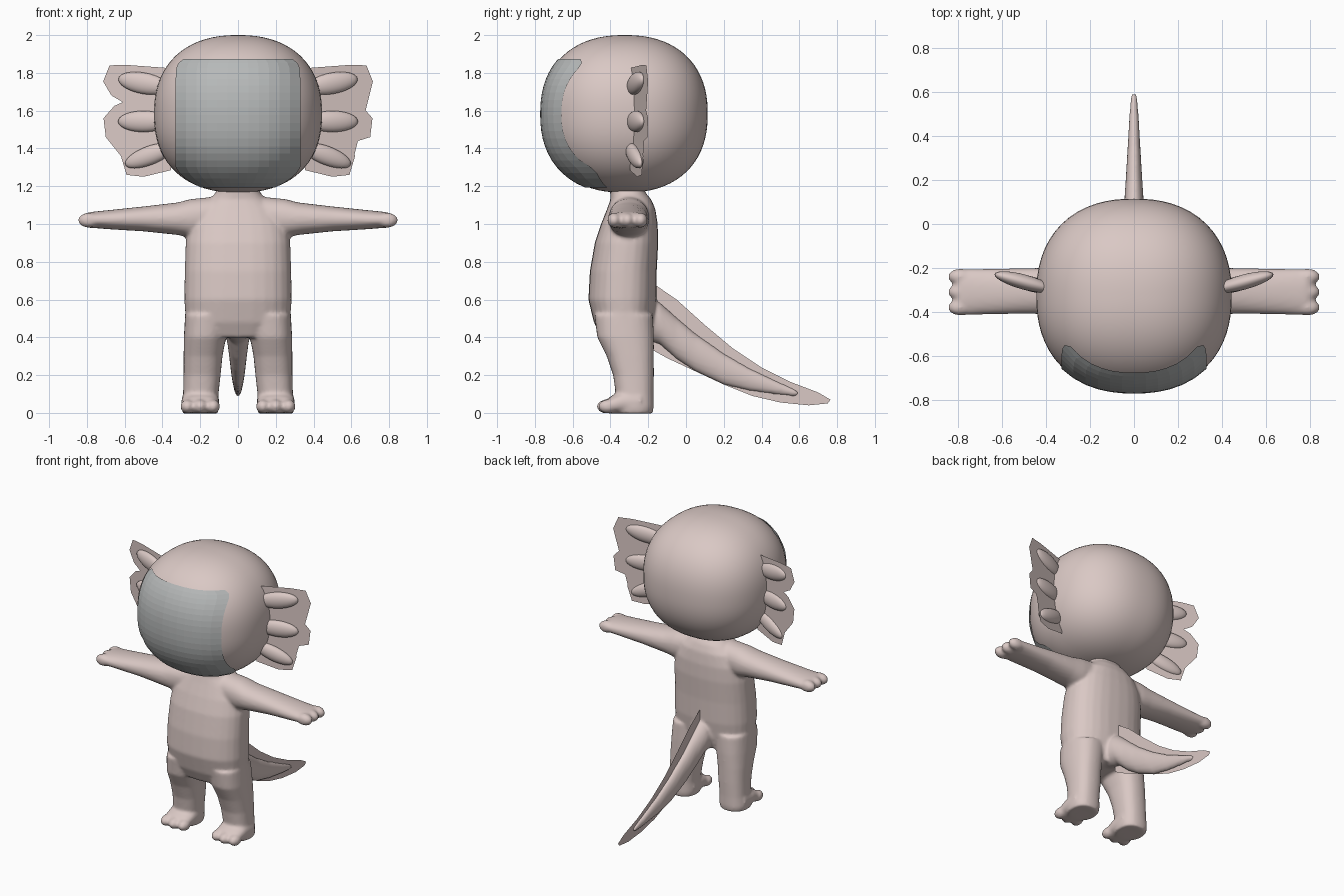
import bpy, bmesh, math
from mathutils import Vector, Matrix

if "Cube" in bpy.data.objects:
    bpy.data.objects.remove(bpy.data.objects["Cube"])


def material(name, rgb):
    m = bpy.data.materials.new(name)
    m.diffuse_color = (*rgb, 1)
    m.use_nodes = True
    m.node_tree.nodes["Principled BSDF"].inputs["Base Color"].default_value = m.diffuse_color
    return m


PINK = material("pale_pink", (0.70, 0.58, 0.555))
GREY = material("face_grey", (0.47, 0.485, 0.485))


def finish(name, bm, mat, smooth=True):
    me = bpy.data.meshes.new(name)
    bm.to_mesh(me)
    bm.free()
    for p in me.polygons:
        p.use_smooth = smooth
    me.materials.append(mat)
    ob = bpy.data.objects.new(name, me)
    bpy.context.collection.objects.link(ob)
    return ob


def loft(bm, stations, axis, power=2.4, n=28):
    """Closed tube of rounded sections: (position, centre a, centre b, radius a, radius b)."""
    rings = []
    for t, ca, cb, ra, rb in stations:
        ring = []
        for i in range(n):
            c, s = math.cos(2 * math.pi * i / n), math.sin(2 * math.pi * i / n)
            a = ca + ra * math.copysign(abs(c) ** (2 / power), c)
            b = cb + rb * math.copysign(abs(s) ** (2 / power), s)
            co = {"x": (t, a, b), "y": (a, t, b), "z": (a, b, t)}[axis]
            ring.append(bm.verts.new(co))
        rings.append(ring)
    faces = [bm.faces.new(rings[0]), bm.faces.new(rings[-1])]
    for r0, r1 in zip(rings, rings[1:]):
        for i in range(n):
            j = (i + 1) % n
            faces.append(bm.faces.new((r0[i], r0[j], r1[j], r1[i])))
    bmesh.ops.recalc_face_normals(bm, faces=faces)


def ellipsoid(bm, centre, radii, rot=Matrix(), seg=24, rows=16):
    m = Matrix.Translation(centre) @ rot @ Matrix.Diagonal((*radii, 1))
    bmesh.ops.create_uvsphere(bm, u_segments=seg, v_segments=rows, radius=1, matrix=m)


# Body: torso, limbs and tail blended into one skin
bm = bmesh.new()
loft(bm, [(.40, 0, -.32, .24, .13), (.48, 0, -.33, .275, .158), (.6, 0, -.337, .285, .18),
          (.75, 0, -.332, .282, .177), (.9, 0, -.315, .277, .168), (1.0, 0, -.30, .26, .15),
          (1.08, 0, -.29, .215, .128), (1.13, 0, -.292, .15, .108), (1.17, 0, -.31, .115, .092),
          (1.24, 0, -.32, .115, .092)], "z")
for s in (-1, 1):
    # Leg and foot
    loft(bm, [(-.004, s * .2, -.275, .093, .098), (.03, s * .2, -.275, .1, .104),
              (.1, s * .197, -.272, .094, .1), (.2, s * .19, -.278, .098, .108),
              (.3, s * .185, -.295, .103, .125), (.4, s * .175, -.32, .112, .15),
              (.52, s * .16, -.33, .12, .155)], "z")
    loft(bm, [(-.43, s * .2, .03, .075, .03), (-.40, s * .2, .042, .095, .045),
              (-.34, s * .2, .055, .1, .06), (-.24, s * .2, .06, .1, .063)], "y")
    for dx in (-.068, 0, .068):
        ellipsoid(bm, (s * .2 + dx, -.415 - (.008 if dx == 0 else 0), .034), (.037, .05, .037))
    # Arm and hand
    loft(bm, [(s * .12, -.30, 1.04, .10, .105), (s * .25, -.302, 1.03, .107, .102),
              (s * .32, -.305, 1.028, .107, .086), (s * .5, -.305, 1.027, .104, .066),
              (s * .68, -.308, 1.023, .104, .051), (s * .78, -.31, 1.022, .106, .042),
              (s * .805, -.31, 1.02, .098, .034)], "x", 2.2)
    for dy in (-.07, 0, .07):
        ellipsoid(bm, (s * .79, -.31 + dy, 1.02), (.058, .037, .04))
# Tail core
loft(bm, [(-.27, 0, .50, .09, .10), (-.14, 0, .475, .075, .11), (-.05, 0, .395, .058, .11),
          (.05, 0, .32, .048, .10), (.2, 0, .232, .038, .083), (.335, 0, .177, .03, .06),
          (.48, 0, .133, .022, .036), (.57, 0, .108, .016, .02), (.595, 0, .102, .01, .011)], "y", 2)
body = finish("body", bm, PINK)
rm = body.modifiers.new("blend", "REMESH")
rm.mode = "VOXEL"
rm.voxel_size = 0.01
rm.use_smooth_shade = True
sm = body.modifiers.new("soften", "SMOOTH")
sm.factor = 0.5
sm.iterations = 7

# Head: slightly boxy ball
HC, HR, P = Vector((0, -.325, 1.583)), (.445, .44, .417), 2.3
bm = bmesh.new()
bmesh.ops.create_uvsphere(bm, u_segments=64, v_segments=40, radius=1)
for v in bm.verts:
    k = sum(abs(c) ** P for c in v.co) ** (-1 / P)
    v.co = HC + Vector([c * k * r for c, r in zip(v.co, HR)])
finish("head", bm, PINK)

# Face panel: faceted patch hugging the front of the head
bm = bmesh.new()
NU, NV = 12, 20
grid = []
for j in range(NV + 1):
    v = -math.cos(math.pi * j / NV) * .4 + (2 * j / NV - 1) * .6
    z = 1.535 + .335 * v
    hz = abs((z - HC.z) / HR[2]) ** P
    half = min(.325 * (1 - .13 * v ** 16), .93 * HR[0] * (1 - hz) ** (1 / P))
    row = []
    for i in range(NU + 1):
        x = half * (2 * i / NU - 1)
        y = -HR[1] * max(0, 1 - hz - abs(x / HR[0]) ** P) ** (1 / P)
        p = Vector((x, y, z - HC.z))
        row.append(bm.verts.new(HC + p * (1 + .007 / p.length)))
    grid.append(row)
for a, b in zip(grid, grid[1:]):
    for i in range(NU):
        bm.faces.new((a[i], a[i + 1], b[i + 1], b[i]))
finish("face_panel", bm, GREY, False)

# Gills: scalloped sheet with three soft stalks per side
SHEET = [(.36, 1.825), (.587, 1.842), (.68, 1.84), (.714, 1.755), (.67, 1.68), (.61, 1.645),
         (.655, 1.625), (.712, 1.56), (.70, 1.46), (.62, 1.435), (.59, 1.43), (.62, 1.36),
         (.59, 1.26), (.50, 1.25), (.355, 1.285)]
STALKS = [(.50, 1.745, 10, .056), (.50, 1.543, 0, .056), (.47, 1.362, -20, .05)]


def sheet_y(x):
    return -.28 + (x - .42) * .27


for s, side in ((-1, "left"), (1, "right")):
    bm = bmesh.new()
    bm.faces.new([bm.verts.new((s * x, sheet_y(x), z)) for x, z in SHEET])
    bmesh.ops.triangulate(bm, faces=bm.faces[:])
    finish("gill_sheet_" + side, bm, PINK, False)
    bm = bmesh.new()
    for x, z, tilt, r in STALKS:
        rot = Matrix.Rotation(s * math.atan(.27), 4, "Z") @ Matrix.Rotation(-s * math.radians(tilt), 4, "Y")
        ellipsoid(bm, (s * x, sheet_y(x) - .006, z), (.14, .034, r), rot)
    finish("gill_stalks_" + side, bm, PINK)

# Tail fin: flat upright sheet
FIN = [(-.18, .69), (-.13, .655), (-.05, .60), (.1, .465), (.25, .34), (.4, .24), (.55, .165),
       (.7, .108), (.765, .07), (.75, .05), (.65, .04), (.5, .055), (.35, .09), (.2, .15),
       (.05, .22), (-.1, .29), (-.19, .34)]
bm = bmesh.new()
bm.faces.new([bm.verts.new((0, y, z)) for y, z in FIN])
bmesh.ops.triangulate(bm, faces=bm.faces[:])
finish("tail_fin", bm, PINK, False)
